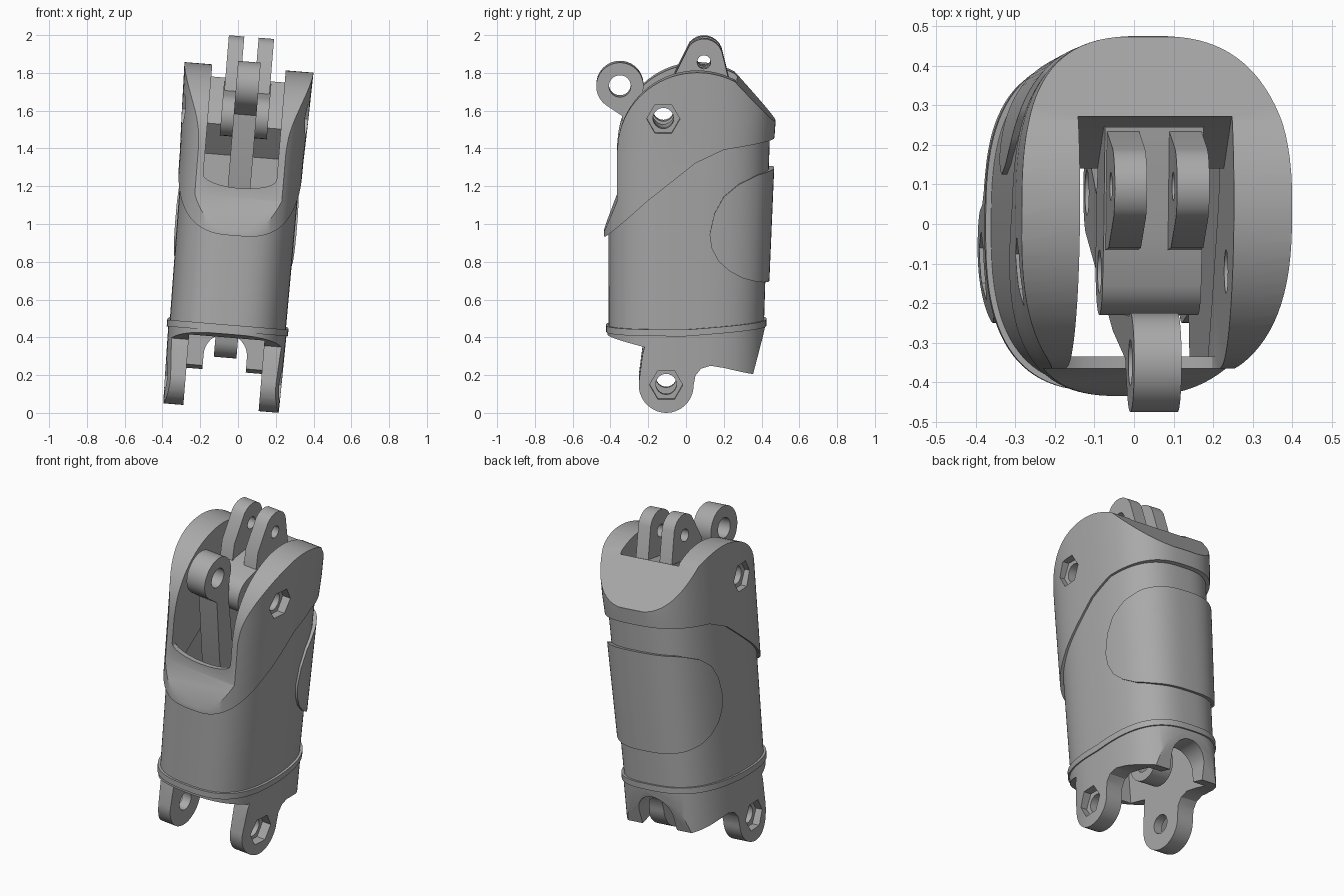
import bpy, bmesh, math
from mathutils import Matrix, Vector

cube = bpy.data.objects.get("Cube")
if cube:
    bpy.data.objects.remove(cube, do_unlink=True)

grey = bpy.data.materials.new("machine grey")
grey.use_nodes = True
colour = (0.4, 0.4, 0.4, 1)
grey.diffuse_color = colour
grey.node_tree.nodes["Principled BSDF"].inputs["Base Color"].default_value = colour

# The whole assembly leans sideways about its middle
LEAN = (Matrix.Translation((-0.01, 0, 1)) @ Matrix.Rotation(math.radians(4.7), 4, "Y")
        @ Matrix.Translation((0, 0, -1)))


def solid(name, rings):
    """Closed solid skinned through matching rings of points."""
    bm = bmesh.new()
    loops = [[bm.verts.new(p) for p in ring] for ring in rings]
    n = len(loops[0])
    for low, high in zip(loops, loops[1:]):
        for i in range(n):
            j = (i + 1) % n
            bm.faces.new((low[i], low[j], high[j], high[i]))
    bm.faces.new(loops[0])
    bm.faces.new(loops[-1])
    bmesh.ops.recalc_face_normals(bm, faces=bm.faces)
    mesh = bpy.data.meshes.new(name)
    bm.to_mesh(mesh)
    bm.free()
    mesh.materials.append(grey)
    obj = bpy.data.objects.new(name, mesh)
    bpy.context.collection.objects.link(obj)
    return obj


def prism(name, outline, x0, x1):
    """Side outline (y, z) extruded across x."""
    return solid(name, [[(x, y, z) for y, z in outline] for x in (x0, x1)])


def arc(y, z, r, start, end, steps=24):
    angles = [math.radians(start + (end - start) * i / steps) for i in range(steps + 1)]
    return [(y + r * math.cos(a), z + r * math.sin(a)) for a in angles]


def disc(y, z, r, sides, x0, x1):
    return prism("cutter", arc(y, z, r, 0, 360, sides)[:-1], x0, x1)


def shell(name, sections, power=2.8, n=96):
    """Rounded-box loft; each section is (z, half width, front y, back y)."""
    rings = []
    for z, a, front, back in sections:
        ring = []
        for i in range(n):
            t = 2 * math.pi * i / n
            c, s = math.cos(t), math.sin(t)
            ring.append((a * math.copysign(abs(c) ** (2 / power), c),
                         (front + back) / 2 + (back - front) / 2
                         * math.copysign(abs(s) ** (2 / power), s), z))
        rings.append(ring)
    return solid(name, rings)


def boolean(obj, cutter, operation="DIFFERENCE"):
    mod = obj.modifiers.new("cut", "BOOLEAN")
    mod.object, mod.operation, mod.solver = cutter, operation, "EXACT"
    cutter.hide_render = True
    bpy.context.view_layer.objects.active = obj
    bpy.ops.object.modifier_apply(modifier=mod.name)
    bpy.data.objects.remove(cutter, do_unlink=True)


def keep(obj, outline):
    boolean(obj, prism("cutter", outline, -1, 1), "INTERSECT")


def hollow(obj, half_width):
    """Inner cavity, with a ridge on the back wall below the roof."""
    boolean(obj, prism("cutter", [(-0.335, -0.3), (0.28, -0.3), (0.28, 1.36), (0.14, 1.52),
                                  (0.272, 1.76), (0.272, 2.2), (-0.335, 2.2)],
                       -half_width, half_width))


def hex_bolt_holes(obj, y, z, outer):
    boolean(obj, disc(y, z, 0.055, 24, -1, 1))
    for side in (-1, 1):
        boolean(obj, disc(y, z, 0.088, 6, side * (outer - 0.05), side * 0.6))


parts = []

# Upper cover: two side arms with rounded tops and a sloping roof at the back
seam = [(-0.5, 0.9), (-0.43, 0.94), (-0.2, 1.15), (0.05, 1.35), (0.2, 1.42), (0.6, 1.48)]
cover = shell("upper_cover", [(0.85, 0.325, -0.435, 0.455), (1.35, 0.328, -0.435, 0.46),
                              (1.55, 0.335, -0.43, 0.475), (2.1, 0.35, -0.43, 0.48)])
keep(cover, seam + [(0.6, 1.55), (0.472, 1.55)] + arc(0.06, 1.41, 0.422, 62, 175)
     + [(-0.365, 1.4), (-0.365, 1.14), (-0.44, 0.95)])
hollow(cover, 0.195)
# Front window with a rounded sill
sill = [(0.195 * math.cos(a), 1.25 + 0.06 * math.sin(a))
        for a in [math.pi * (1 + i / 12) for i in range(13)]] + [(0.195, 2.2), (-0.195, 2.2)]
boolean(cover, solid("cutter", [[(x, y, z) for x, z in sill] for y in (-0.7, -0.2)]))
hex_bolt_holes(cover, -0.12, 1.585, 0.335)
parts.append(cover)

# Main barrel under the cover
barrel = shell("main_barrel", [(0.44, 0.308, -0.41, 0.412), (1.6, 0.318, -0.412, 0.448)])
keep(barrel, [(-0.6, 0.3), (0.6, 0.3)] + [(y, z + 0.015) for y, z in reversed(seam)])
hollow(barrel, 0.2)
parts.append(barrel)

# Raised panel wrapped round the back
panel = shell("back_panel", [(0.5, 0.32, -0.42, 0.433), (1.6, 0.332, -0.42, 0.48)])
keep(panel, [(0.6, 1.33), (0.38, 1.28), (0.28, 1.235), (0.2, 1.17), (0.15, 1.08), (0.125, 0.97),
             (0.135, 0.9), (0.17, 0.83), (0.23, 0.775), (0.3, 0.735), (0.38, 0.71), (0.6, 0.675)])
hollow(panel, 0.205)
parts.append(panel)

# Rim between the barrel and the foot bracket
rim = shell("lower_rim", [(0.3, 0.322, -0.423, 0.424), (0.6, 0.322, -0.423, 0.427)])
keep(rim, [(-0.6, 0.43), (0, 0.43), (0.6, 0.475), (0.6, 0.51), (0, 0.465), (-0.6, 0.465)])
hollow(rim, 0.2)
parts.append(rim)

# Foot bracket: two round ears, a rear skirt and an arched notch
foot = shell("foot_bracket", [(-0.1, 0.305, -0.41, 0.41), (0.5, 0.315, -0.417, 0.418)])
keep(foot, [(-0.6, 0.42), (-0.41, 0.415), (-0.22, 0.37), (-0.23, 0.33)]
     + arc(-0.105, 0.167, 0.145, 172, 360)
     + [(0.05, 0.22), (0.08, 0.257), (0.13, 0.272), (0.2, 0.26), (0.355, 0.22), (0.425, 0.48),
        (0, 0.45), (-0.6, 0.45)])
hollow(foot, 0.2)
notch = [(-0.115, -0.2), (0.115, -0.2)] + arc(0, 0.3, 0.115, 0, 180, 16)
boolean(foot, solid("cutter", [[(x, y, z) for x, z in notch] for y in (0.1, 0.7)]))
hex_bolt_holes(foot, -0.105, 0.17, 0.305)
parts.append(foot)

# Rocker between the arms, with two upright prongs
rocker = prism("rocker_block", arc(-0.12, 1.57, 0.11, 110, 270, 12)
               + [(0.05, 1.47), (0.2, 1.56), (0.25, 1.68), (0.245, 1.75), (-0.03, 1.71)],
               -0.125, 0.125)
boolean(rocker, disc(-0.12, 1.575, 0.055, 24, -1, 1))
parts.append(rocker)
prong_outline = ([(-0.07, 1.64), (-0.06, 1.8), (0.005, 1.93)]
                 + arc(0.095, 1.893, 0.1, 140, 20, 8) + [(0.24, 1.72), (0.18, 1.6)])
for side, name in ((-1, "right_prong"), (1, "left_prong")):
    prong = prism(name, prong_outline, side * 0.038, side * 0.12)
    boolean(prong, disc(0.095, 1.87, 0.036, 24, -1, 1))
    parts.append(prong)

# Long link running down through the hollow body, with an eye at each end
link = prism("long_link", arc(-0.35, 1.737, 0.125, -20, 240, 32)
             + [(-0.34, 1.58), (-0.27, 1.2)] + arc(0.08, 0.4, 0.11, 190, 390, 24)
             + [(-0.14, 1.2), (-0.23, 1.58)], -0.06, 0.06)
for eye_y, eye_z in ((-0.35, 1.737), (0.08, 0.4)):
    boolean(link, disc(eye_y, eye_z, 0.058, 32, -1, 1))
parts.append(link)

# Lean every part and shade smooth with sharp edges
bpy.ops.object.select_all(action="DESELECT")
for part in parts:
    part.data.transform(LEAN)
    part.select_set(True)
bpy.context.view_layer.objects.active = parts[0]
bpy.ops.object.shade_smooth_by_angle(angle=math.radians(30))
